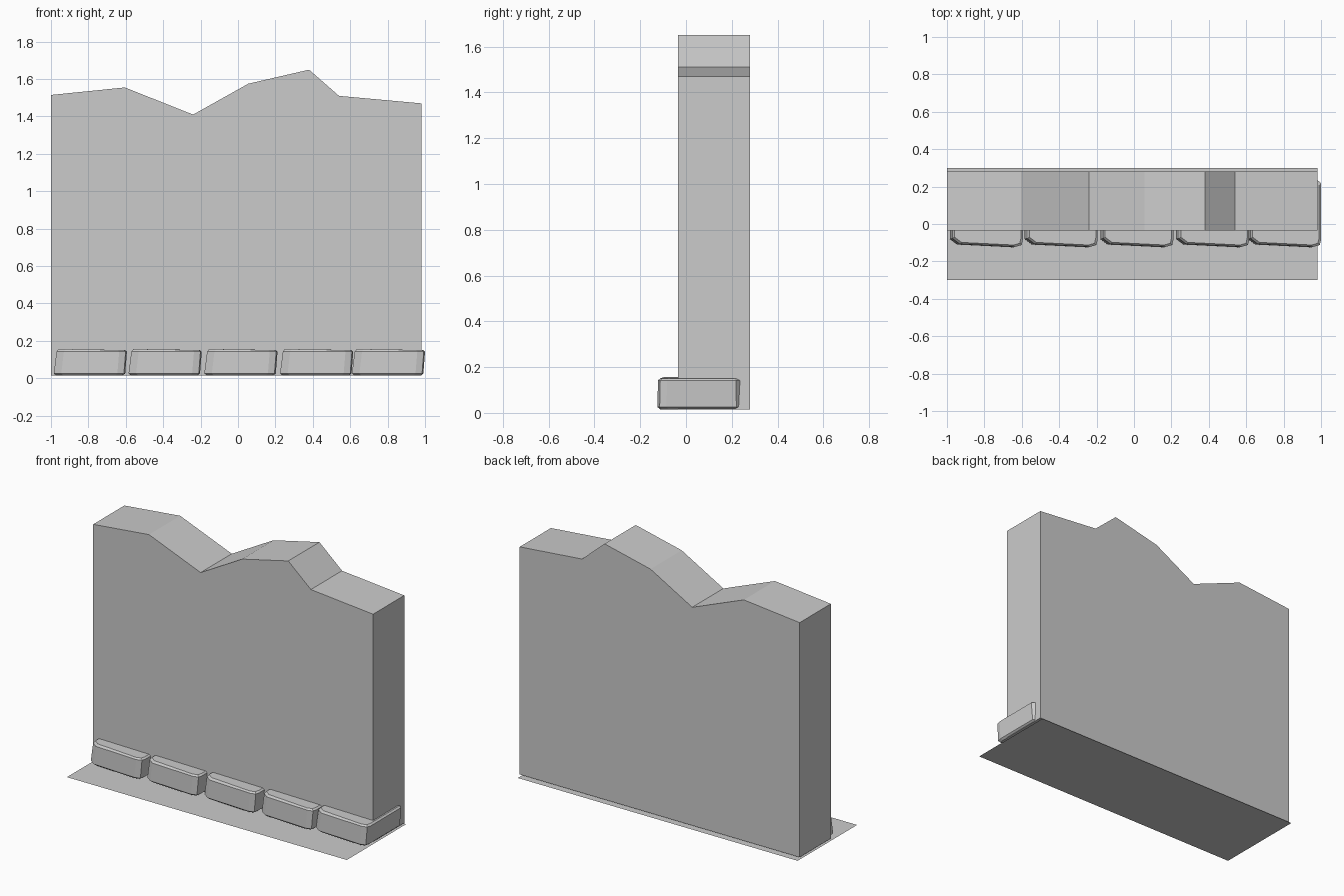
import bpy

if "Cube" in bpy.data.objects:
    bpy.data.objects.remove(bpy.data.objects["Cube"])

def make_object(name, verts, faces):
    mesh = bpy.data.meshes.new(name)
    mesh.from_pydata(verts, [], faces)
    mesh.validate()
    obj = bpy.data.objects.new(name, mesh)
    bpy.context.collection.objects.link(obj)
    return obj

def loft(name, rings):
    """Closed solid through equal-length counter-clockwise rings."""
    n = len(rings[0])
    verts = [p for ring in rings for p in ring]
    faces = [tuple(reversed(range(n))),
             tuple(range((len(rings) - 1) * n, len(rings) * n))]
    for r in range(len(rings) - 1):
        for i in range(n):
            j = (i + 1) % n
            faces.append((r * n + i, r * n + j, (r + 1) * n + j, (r + 1) * n + i))
    return make_object(name, verts, faces)

# Thin ground sheet
make_object("base_sheet",
            [(-1, -0.3, 0), (0.98, -0.3, 0), (0.98, 0.3, 0), (-1, 0.3, 0)],
            [(0, 1, 2, 3)])

# Broken wall: jagged outline extruded through its thickness
outline = [(-1, 0.015), (0.98, 0.015), (0.98, 1.47), (0.54, 1.51), (0.38, 1.65),
           (0.055, 1.575), (-0.24, 1.41), (-0.605, 1.555), (-1, 1.515)]
loft("wall", [[(x, y, z) for x, z in outline] for y in (0.28, -0.035)])

# Row of worn bricks: chipped-corner footprint, slightly leaning, bevelled rims
footprint = [(0, -0.08), (0.04, -0.11), (0.34, -0.125), (0.375, -0.115),
             (0.382, -0.085), (0.382, 0.22), (0.36, 0.24), (0.02, 0.24), (0, 0.21)]
levels = [(0.015, 0.93, 0.0), (0.026, 1.0, 0.0), (0.142, 0.985, 0.012), (0.151, 0.93, 0.012)]
cx, cy = 0.19, 0.057

def brick(name, x0):
    rings = []
    for z, s, lean in levels:
        top = z > 0.15
        rings.append([(x0 + cx + (x - cx) * s + lean, cy + (y - cy) * s,
                       z + (0.005 if top and x < 0.1 else 0)) for x, y in footprint])
    return loft(name, rings)

for i, x0 in enumerate((-0.985, -0.585, -0.18, 0.225, 0.609)):
    brick(f"brick_{i + 1}", x0)
